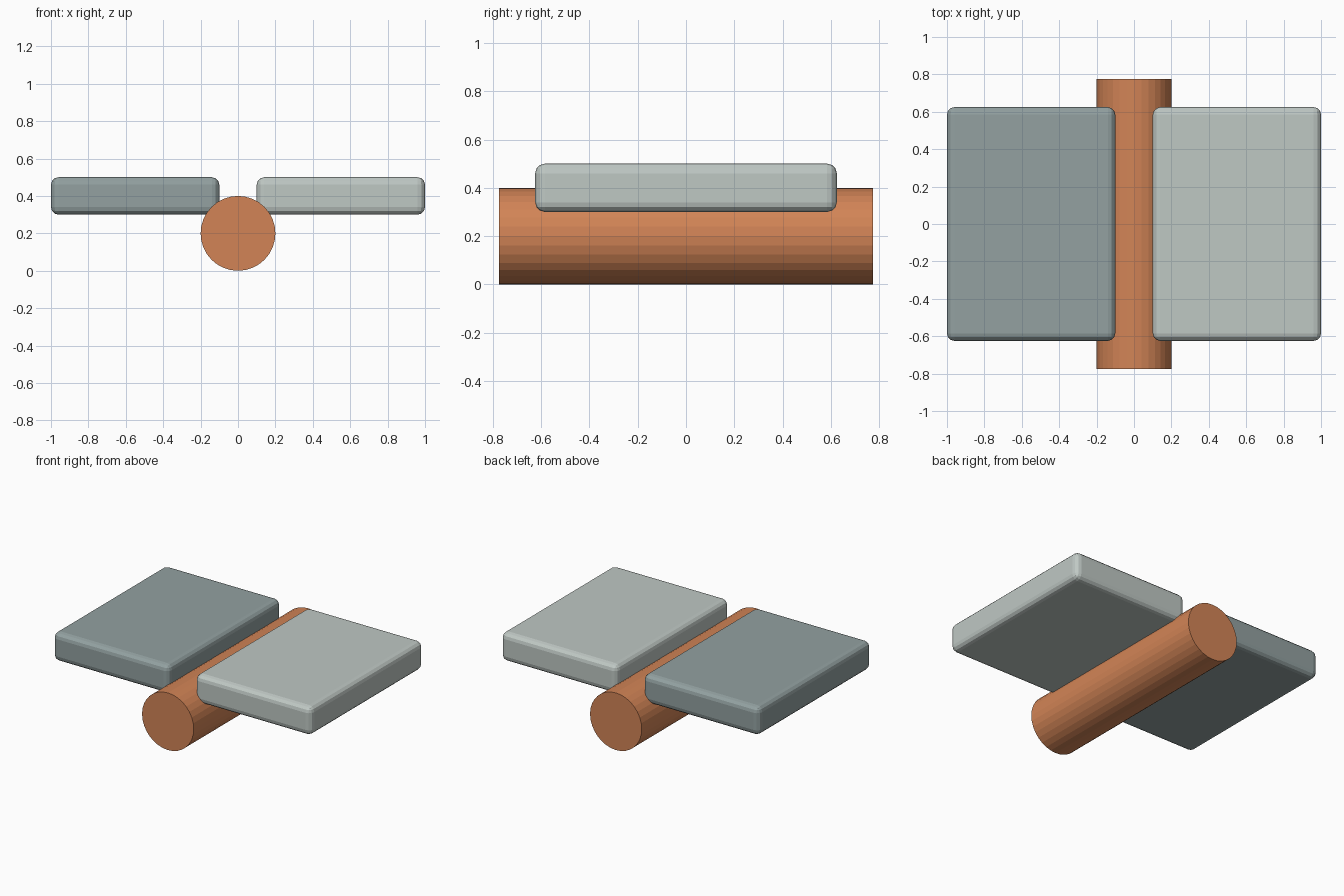
import bpy
import math

if "Cube" in bpy.data.objects:
    bpy.data.objects.remove(bpy.data.objects["Cube"])


def material(name, rgb):
    # sRGB 0-255 to linear
    mat = bpy.data.materials.new(name)
    lin = [((c / 255 + 0.055) / 1.055) ** 2.4 for c in rgb]
    mat.diffuse_color = (*lin, 1)
    mat.use_nodes = True
    mat.node_tree.nodes["Principled BSDF"].inputs["Base Color"].default_value = mat.diffuse_color
    return mat


copper = material("copper", (210, 132, 86))
dark_grey = material("dark_grey", (147, 161, 161))
light_grey = material("light_grey", (191, 200, 196))

# Round bar lying along y, flat-shaded with 32 sides
bpy.ops.mesh.primitive_cylinder_add(vertices=32, radius=0.2, depth=1.55,
                                    location=(0, 0, 0.2),
                                    rotation=(math.pi / 2, 0, 0))
bar = bpy.context.object
bar.name = "round_bar"
bar.data.materials.append(copper)


# Rounded slabs resting on either side of the bar
def slab(name, x, mat):
    bpy.ops.mesh.primitive_cube_add(size=1, location=(x, 0, 0.4))
    ob = bpy.context.object
    ob.name = name
    ob.scale = (0.9, 1.25, 0.2)
    bpy.ops.object.transform_apply(location=False, rotation=False, scale=True)
    bevel = ob.modifiers.new("rounded_edges", 'BEVEL')
    bevel.width = 0.04
    bevel.segments = 3
    ob.data.materials.append(mat)


slab("left_slab", -0.55, dark_grey)
slab("right_slab", 0.55, light_grey)
